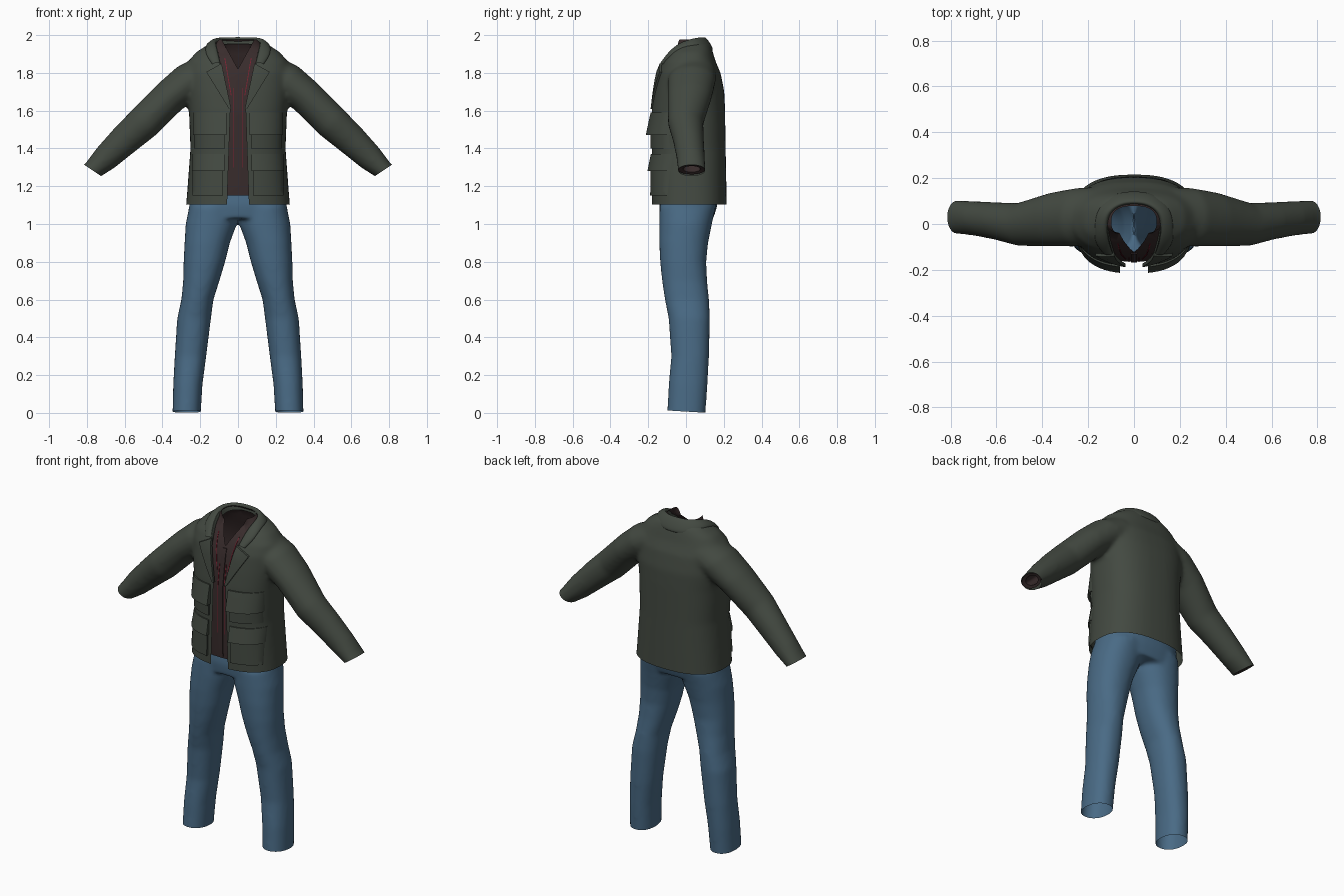
import bpy, bmesh, math
from mathutils import Vector
from mathutils.bvhtree import BVHTree

if "Cube" in bpy.data.objects:
    bpy.data.objects.remove(bpy.data.objects["Cube"], do_unlink=True)


def material(name, rgb):
    m = bpy.data.materials.new(name)
    m.use_nodes = True
    m.diffuse_color = (*rgb, 1)
    for node in m.node_tree.nodes:
        if node.type == 'BSDF_PRINCIPLED':
            node.inputs["Base Color"].default_value = (*rgb, 1)
            node.inputs["Roughness"].default_value = 0.9
    return m


OLIVE = material("olive cloth", (0.056, 0.067, 0.053))
DENIM = material("blue denim", (0.067, 0.145, 0.235))
BROWN = material("dark brown shirt", (0.040, 0.025, 0.025))
RED = material("red thread", (0.20, 0.015, 0.03))


def finish(bm, name, mat, angle=40):
    mesh = bpy.data.meshes.new(name)
    bm.to_mesh(mesh)
    bm.free()
    mesh.materials.append(mat)
    mesh.shade_smooth()
    mesh.set_sharp_from_angle(angle=math.radians(angle))
    ob = bpy.data.objects.new(name, mesh)
    bpy.context.scene.collection.objects.link(ob)
    return ob


def level(z, x0, x1, y0, y1, n=2.0):
    """Horizontal ring given by its extents."""
    return (Vector(((x0 + x1) / 2, (y0 + y1) / 2, z)),
            Vector(((x1 - x0) / 2, 0, 0)), Vector((0, (y1 - y0) / 2, 0)), n)


def loft(bm, rings, caps=True, count=40):
    rows = []
    for c, u, v, n in rings:
        row = []
        for k in range(count):
            t = 2 * math.pi * k / count
            a, b = math.cos(t), math.sin(t)
            a = math.copysign(abs(a) ** (2 / n), a)
            b = math.copysign(abs(b) ** (2 / n), b)
            row.append(bm.verts.new(c + u * a + v * b))
        rows.append(row)
    faces = []
    for r, s in zip(rows, rows[1:]):
        for k in range(count):
            j = (k + 1) % count
            faces.append(bm.faces.new((r[k], r[j], s[j], s[k])))
    if caps:
        faces += [bm.faces.new(rows[0][::-1]), bm.faces.new(rows[-1])]
    bmesh.ops.recalc_face_normals(bm, faces=faces)


def blended(bm):
    """Fuse overlapping closed lofts into one soft skin."""
    ob = finish(bm, "blend_temp", OLIVE)
    remesh = ob.modifiers.new("fuse", 'REMESH')
    remesh.mode = 'VOXEL'
    remesh.voxel_size = 0.012
    soft = ob.modifiers.new("soften", 'SMOOTH')
    soft.iterations = 10
    bpy.context.view_layer.update()
    ev = ob.evaluated_get(bpy.context.evaluated_depsgraph_get())
    out = bmesh.new()
    out.from_mesh(ev.to_mesh())
    ev.to_mesh_clear()
    bpy.data.objects.remove(ob, do_unlink=True)
    return out


def cut(bm, point, normal, clear=True):
    bmesh.ops.bisect_plane(bm, geom=bm.verts[:] + bm.edges[:] + bm.faces[:],
                           plane_co=point, plane_no=normal, clear_outer=clear)


def remove_faces(bm, rule):
    doomed = [f for f in bm.faces if rule(f.calc_center_median())]
    bmesh.ops.delete(bm, geom=doomed, context='FACES')


def patch(name, tree, corners, top, bottom, mat, nu=8, nv=6):
    """Raised plate draped on a garment; corners (x, z) clockwise from top inner."""
    tl, tr, br, bl = [Vector(c) for c in corners]
    bm = bmesh.new()
    rows = []
    for j in range(nv + 3):
        v = min(max((j - 1) / nv, 0), 1)
        row = []
        for i in range(nu + 3):
            u = min(max((i - 1) / nu, 0), 1)
            p = tl.lerp(tr, u).lerp(bl.lerp(br, u), v)
            rim = i in (0, nu + 2) or j in (0, nv + 2)
            off = -0.006 if rim else top + (bottom - top) * v
            hit = tree.ray_cast(Vector((p.x, -1, p.y)), Vector((0, 1, 0)))[0]
            if hit is None:
                hit = tree.find_nearest(Vector((p.x, -0.1, p.y)))[0]
            row.append(bm.verts.new((p.x, hit.y - off, p.y)))
        rows.append(row)
    for r, s in zip(rows, rows[1:]):
        for i in range(nu + 2):
            bm.faces.new((r[i], r[i + 1], s[i + 1], s[i]))
    bmesh.ops.remove_doubles(bm, verts=bm.verts[:], dist=1e-5)
    bmesh.ops.recalc_face_normals(bm, faces=bm.faces[:])
    return finish(bm, name, mat)


SIDES = (("left", 1), ("right", -1))

# Jeans: hips and two legs (z, inner x, outer x, front y, back y)
LEG = [(1.10, 0.0, 0.257, -0.14, 0.16), (1.0, 0.006, 0.277, -0.142, 0.137),
       (0.9, 0.043, 0.283, -0.142, 0.117), (0.8, 0.068, 0.288, -0.137, 0.107),
       (0.7, 0.098, 0.29, -0.127, 0.112), (0.6, 0.13, 0.3, -0.112, 0.122),
       (0.5, 0.143, 0.322, -0.092, 0.127), (0.3, 0.168, 0.335, -0.078, 0.122),
       (0.15, 0.188, 0.343, -0.092, 0.114), (-0.05, 0.2, 0.348, -0.102, 0.1)]
bm = bmesh.new()
loft(bm, [level(1.26, -0.24, 0.24, -0.12, 0.17, 2.4),
          level(1.1, -0.258, 0.258, -0.142, 0.167, 2.4),
          level(1.03, -0.265, 0.265, -0.135, 0.145, 2.4)])
for _, s in SIDES:
    loft(bm, [level(z, s * a, s * b, f, k, 2.2) for z, a, b, f, k in LEG])
bm = blended(bm)
cut(bm, (0, 0, 1.19), (0, 0, 1))
cut(bm, (0, 0, 0.007), (0, -0.06, -1))
finish(bm, "jeans", DENIM)

# Jacket: body and sleeves fused (z, half width, front y, back y)
BODY = [(1.04, 0.28, -0.182, 0.217), (1.2, 0.267, -0.182, 0.214),
        (1.4, 0.252, -0.182, 0.21), (1.6, 0.26, -0.182, 0.207),
        (1.7, 0.272, -0.169, 0.203), (1.8, 0.277, -0.152, 0.183),
        (1.86, 0.264, -0.127, 0.157), (1.91, 0.222, -0.094, 0.142),
        (1.945, 0.167, -0.062, 0.13), (1.968, 0.122, -0.03, 0.11)]
# Sleeve path (x, z, centre y, half depth, half thickness)
SLEEVE = [(0.15, 1.80, 0.04, 0.12, 0.11), (0.25, 1.76, 0.03, 0.127, 0.102),
          (0.36, 1.675, 0.02, 0.117, 0.093), (0.5, 1.535, -0.002, 0.094, 0.092),
          (0.6, 1.445, 0.013, 0.082, 0.083), (0.7, 1.35, 0.025, 0.075, 0.071),
          (0.77, 1.285, 0.03, 0.074, 0.053), (0.83, 1.225, 0.03, 0.073, 0.05)]
bm = bmesh.new()
loft(bm, [level(z, -a, a, f, b, 2.5) for z, a, f, b in BODY])
for _, s in SIDES:
    loft(bm, [(Vector((s * x, y, z)), Vector((s * 0.69, 0, 0.72)) * r,
               Vector((0, d, 0)), 2) for x, z, y, d, r in SLEEVE])
bm = blended(bm)
jacket_tree = BVHTree.FromBMesh(bm)

# Trim hem, cuffs, front opening and neck
cut(bm, (0, 0, 1.103), (0, 0, -1))
for _, s in SIDES:
    cut(bm, (s * 0.772, 0.03, 1.285), (s * 0.55, 0, -0.83))
    cut(bm, (s * 0.04, 0, 1.62), (s * 0.52, 0, 0.018), False)
    cut(bm, (s * 0.04, 0, 1.62), (s * 0.31, 0, -0.07), False)


def opening(z):
    return 0.04 + max((1.62 - z) * 0.0346, (z - 1.62) * 0.2258)


remove_faces(bm, lambda c: (c.y < 0 and abs(c.x) < opening(c.z)) or
             (c.z > 1.85 and (c.x / 0.12) ** 2 + ((c.y - 0.01) / 0.09) ** 2 < 1))
finish(bm, "jacket", OLIVE, 60)

# Collar: fold line points paired with outer edge points, back to front
FOLD = [((0, 0.092, 2.004), (0, 0.145, 1.915)),
        ((0.06, 0.086, 2.003), (0.09, 0.135, 1.92)),
        ((0.108, 0.05, 1.995), (0.16, 0.07, 1.945)),
        ((0.118, 0.0, 1.978), (0.17, 0.0, 1.94)),
        ((0.112, -0.045, 1.955), (0.17, -0.05, 1.91)),
        ((0.102, -0.09, 1.915), (0.162, -0.085, 1.88)),
        ((0.09, -0.13, 1.855), (0.135, -0.125, 1.845))]
bm = bmesh.new()
pairs = [((-a[0], *a[1:]), (-b[0], *b[1:])) for a, b in FOLD[:0:-1]] + FOLD
rows = []
for top, outer in pairs:
    top, outer = Vector(top), Vector(outer)
    spot, normal = jacket_tree.find_nearest(outer)[:2]
    inside = Vector((top.x * 0.95, top.y * 0.95, top.z - 0.05))
    edge = spot + normal * 0.010
    middle = top.lerp(edge, 0.5) + normal * 0.008
    hem = spot - normal * 0.004
    rows.append([bm.verts.new(p) for p in (inside, top, middle, edge, hem)])
for r, s in zip(rows, rows[1:]):
    for k in range(len(r) - 1):
        bm.faces.new((r[k], r[k + 1], s[k + 1], s[k]))
bmesh.ops.recalc_face_normals(bm, faces=bm.faces[:])
collar = finish(bm, "collar", OLIVE, 180)
collar.modifiers.new("round", 'SUBSURF').levels = 2

# Shirt body with an open neck
bm = bmesh.new()
shirt = [(1.15, 0.235, -0.162, 0.19)]
shirt += [(z - 0.01, a - 0.03, f + 0.018, b - 0.02) for z, a, f, b in BODY[1:-1]]
shirt += [(1.978, 0.099, -0.06, 0.079)]
loft(bm, [level(z, -a, a, f, b, 2.5) for z, a, f, b in shirt], caps=False)
shirt_tree = BVHTree.FromBMesh(bm)
for _, s in SIDES:
    cut(bm, (0, 0, 1.82), (s, 0, -0.55), False)
remove_faces(bm, lambda c: c.y < 0 and abs(c.x) < (c.z - 1.82) * 0.55)
finish(bm, "shirt", BROWN, 60)
patch("shirt_placket", shirt_tree, ((-0.014, 1.81), (0.014, 1.81),
      (0.014, 1.16), (-0.014, 1.16)), 0.005, 0.005, BROWN, 2, 24)

# Pockets, flaps, lapels, shirt cuffs and red threads, once per side
PLATES = {"upper_pocket": ((0.07, 1.50, 0.232, 1.40), 0.010, 0.010),
          "upper_flap": ((0.062, 1.59, 0.238, 1.47), 0.008, 0.034),
          "lower_pocket": ((0.08, 1.30, 0.24, 1.15), 0.010, 0.012),
          "lower_flap": ((0.072, 1.37, 0.243, 1.28), 0.008, 0.026)}
for side, s in SIDES:
    for part, ((x0, z0, x1, z1), top, bottom) in PLATES.items():
        patch(f"{side}_{part}", jacket_tree, ((s * x0, z0), (s * x1, z0),
              (s * x1, z1), (s * x0, z1)), top, bottom, OLIVE)
    patch(f"{side}_lapel", jacket_tree, ((s * 0.087, 1.85), (s * 0.168, 1.805),
          (s * 0.048, 1.61), (s * 0.036, 1.61)), 0.012, 0.008, OLIVE)
    for n, (xt, zt, xb, zb) in enumerate(((0.02, 1.72, 0.02, 1.3),
                                          (0.068, 1.88, 0.034, 1.68))):
        patch(f"{side}_thread_{n + 1}", shirt_tree, ((s * xt, zt),
              (s * (xt + 0.004), zt), (s * (xb + 0.004), zb), (s * xb, zb)),
              0.003, 0.003, RED, 1, 16)
    bm = bmesh.new()
    centre = Vector((s * 0.770, 0.03, 1.288))
    across, depth = Vector((s * 0.037, 0, 0.025)), Vector((0, 0.071, 0))
    inward = Vector((s * -0.73, 0, 0.68))
    loft(bm, [(centre + inward * d, across * k, depth * k, 2)
              for d, k in ((0, 1.0), (0.004, 0.64), (0.12, 0.6))], caps=False)
    finish(bm, f"{side}_shirt_cuff", BROWN)
